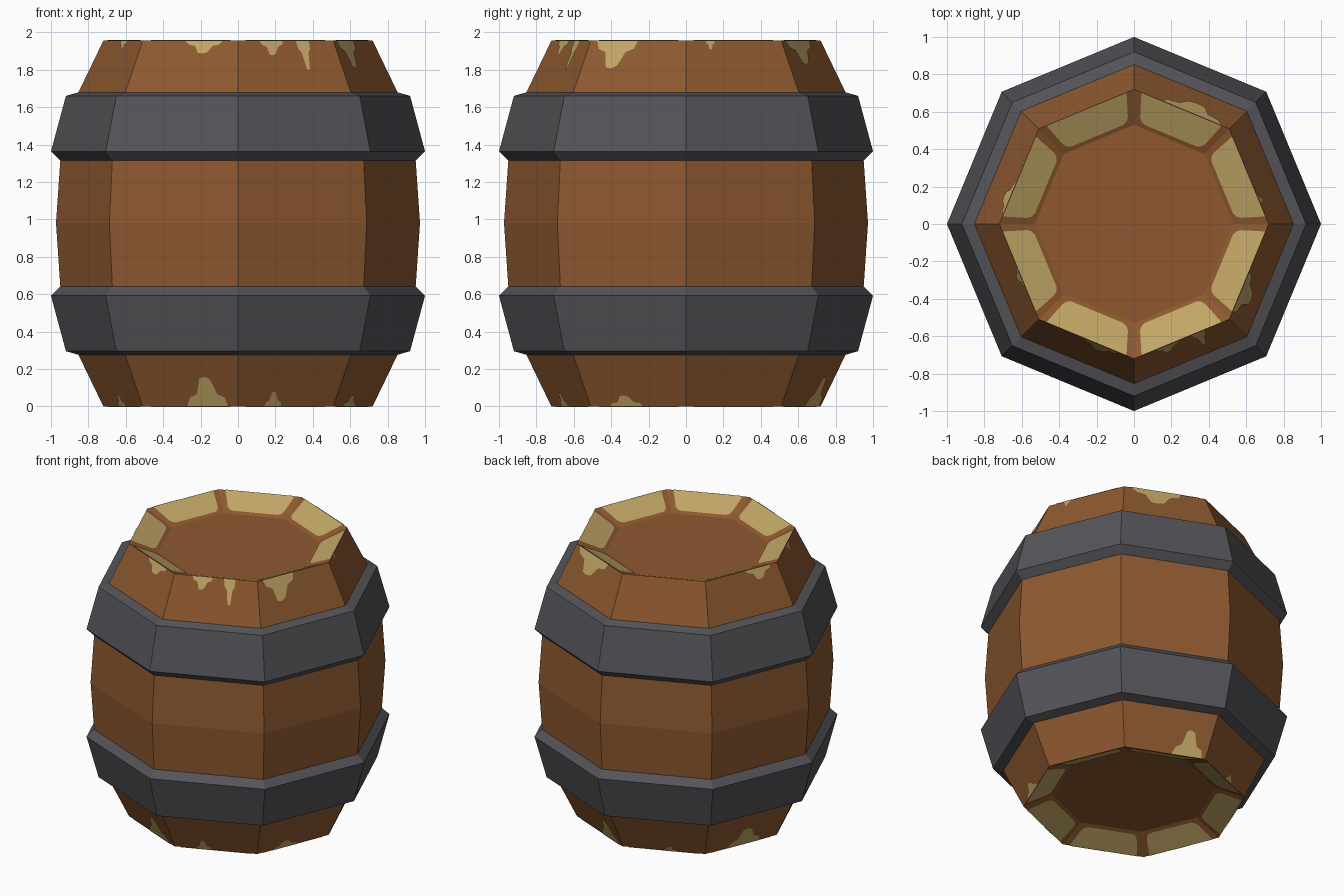
import bpy, bmesh, math
from mathutils import Vector

if "Cube" in bpy.data.objects:
    bpy.data.objects.remove(bpy.data.objects["Cube"])

SIDES = 8


def material(name, srgb):
    m = bpy.data.materials.new(name)
    lin = [((c / 255 + 0.055) / 1.055) ** 2.4 for c in srgb]
    m.diffuse_color = (*lin, 1)
    m.use_nodes = True
    m.node_tree.nodes["Principled BSDF"].inputs["Base Color"].default_value = m.diffuse_color
    return m


wood = material("brown wood", (142, 89, 48))
metal = material("dark grey metal", (84, 84, 89))
tan = material("pale worn wood", (194, 166, 102))


def ring_point(r, z, k):
    a = 2 * math.pi * k / SIDES
    return Vector((r * math.cos(a), r * math.sin(a), z))


def finish(bm, name, mat):
    me = bpy.data.meshes.new(name)
    bm.to_mesh(me)
    bm.free()
    me.materials.append(mat)
    ob = bpy.data.objects.new(name, me)
    bpy.context.collection.objects.link(ob)
    return ob


def lathe(name, profile, mat, caps=False):
    """Eight-sided revolve of an (r, z) profile."""
    bm = bmesh.new()
    rings = [[bm.verts.new(ring_point(r, z, k)) for k in range(SIDES)] for r, z in profile]
    for lo, hi in zip(rings, rings[1:]):
        for k in range(SIDES):
            j = (k + 1) % SIDES
            bm.faces.new((lo[k], lo[j], hi[j], hi[k]))
    if caps:
        bm.faces.new(rings[0][::-1])
        bm.faces.new(rings[-1])
    return finish(bm, name, mat)


def plate(bm, k, start, end, outline, sign, lift=0.004):
    """Thin patch on side k between two rings; outline is (u along side, t from start to end)."""
    a0, a1 = ring_point(*start, k), ring_point(*start, k + 1)
    b0, b1 = ring_point(*end, k), ring_point(*end, k + 1)
    n = (b0 - a0).cross(a1 - a0).normalized() * sign
    pts = [a0.lerp(a1, u).lerp(b0.lerp(b1, u), t) + n * lift for u, t in outline]
    f = bm.faces.new([bm.verts.new(p) for p in pts])
    f.normal_update()
    if f.normal.dot(n) < 0:
        f.normal_flip()


# Barrel body with recessed ends
TOP = 1.955
lathe("barrel_body", [(0.53, 0.08), (0.72, 0), (0.855, 0.28), (0.95, 0.64), (0.973, 0.98),
                      (0.95, 1.315), (0.855, 1.675), (0.72, TOP), (0.53, TOP - 0.085)],
      wood, caps=True)

# Metal hoops
lower = [(0.85, 0.275), (0.92, 0.295), (1.0, 0.592), (0.945, 0.645)]
lathe("lower_hoop", lower, metal)
lathe("upper_hoop", [(r, TOP - z) for r, z in reversed(lower)], metal)

# Worn patches on both sloped rims, rounded at the inner corners
rim = [(0.08, 0), (0.08, 0.7), (0.10, 0.82), (0.15, 0.87),
       (0.85, 0.87), (0.90, 0.82), (0.92, 0.7), (0.92, 0)]
for name, z, dz, sign in (("top_rim_patches", TOP, -0.085, -1), ("bottom_rim_patches", 0, 0.08, 1)):
    bm = bmesh.new()
    for k in range(SIDES):
        plate(bm, k, (0.72, z), (0.53, z + dz), rim, sign)
    finish(bm, name, tan)

# Worn drips on the sides: (side, u start, u end, depth)
drip = [(0, 0), (0.1, 0.3), (0.28, 0.42), (0.38, 0.95), (0.5, 1),
        (0.62, 0.9), (0.75, 0.42), (0.93, 0.3), (1, 0)]
top_drips = [(5, .45, .84, .07), (6, .22, .47, .08), (6, .6, .74, .16), (7, .07, .5, .15),
             (0, .2, .3, .05), (1, .08, .7, .13), (3, .55, .9, .07), (4, .45, .65, .05)]
bottom_drips = [(5, .47, .9, .16), (6, .27, .45, .08), (7, .2, .55, .06), (1, .58, .95, .16),
                (2, .5, .65, .04), (3, .3, .75, .14), (4, .4, .6, .07)]
for name, drips, z, dz, sign in (("top_drips", top_drips, TOP, -0.28, 1),
                                 ("bottom_drips", bottom_drips, 0, 0.28, -1)):
    bm = bmesh.new()
    for k, u0, u1, depth in drips:
        outline = [(u0 + (u1 - u0) * u, t * depth / 0.28) for u, t in drip]
        plate(bm, k, (0.72, z), (0.855, z + dz), outline, sign)
    finish(bm, name, tan)
